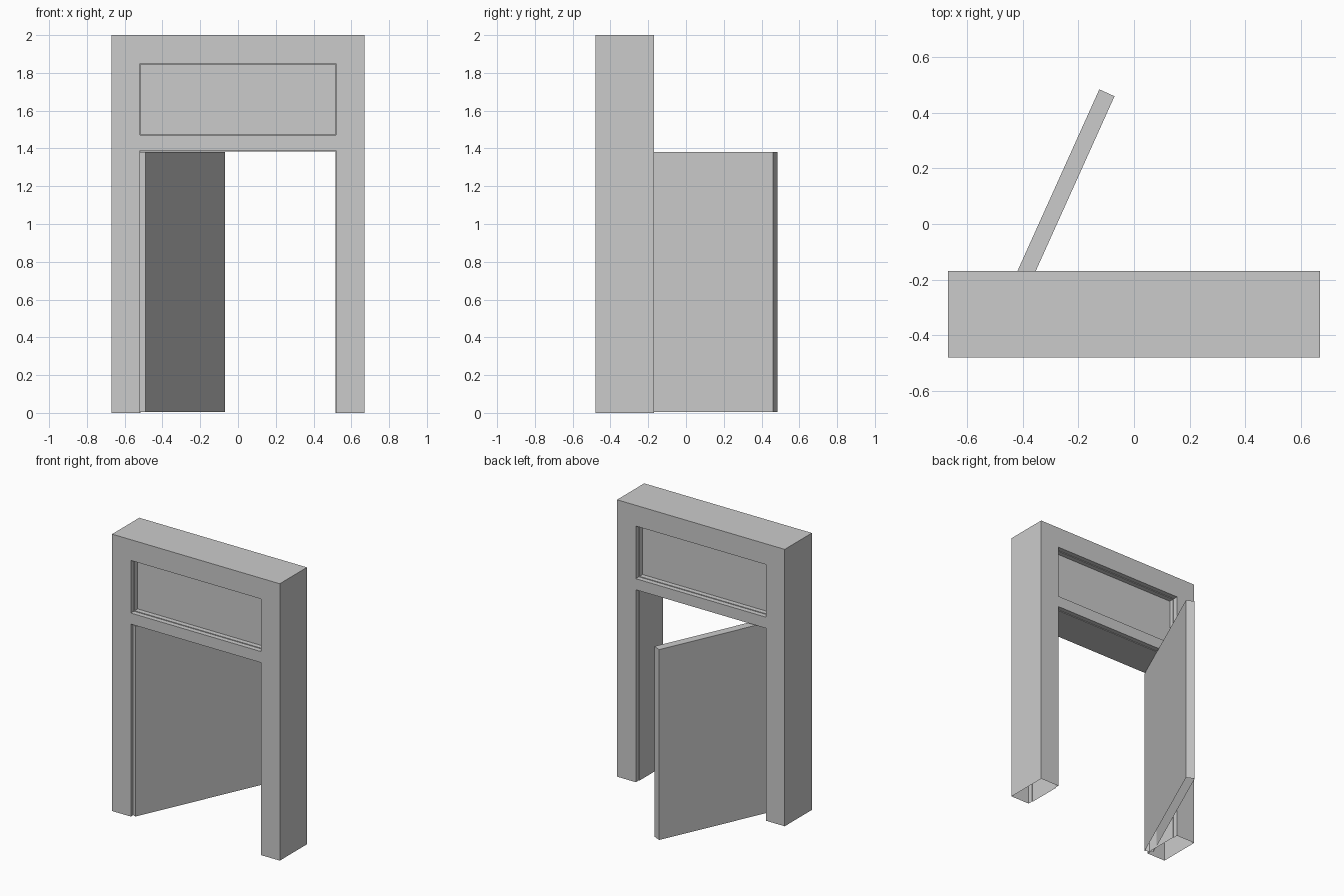
import bpy, bmesh
from math import atan2
from mathutils import Matrix

if "Cube" in bpy.data.objects:
    bpy.data.objects.remove(bpy.data.objects["Cube"])

FRONT, BACK = -0.48, -0.17      # frame depth
HALF_W, OPEN_W = 0.67, 0.52     # outer and opening half widths
DOOR_TOP, SILL, HEAD, TOP = 1.39, 1.47, 1.85, 2.0


def make_object(name, bm):
    bmesh.ops.remove_doubles(bm, verts=bm.verts, dist=0.0005)
    bmesh.ops.recalc_face_normals(bm, faces=bm.faces)
    mesh = bpy.data.meshes.new(name)
    bm.to_mesh(mesh)
    bm.free()
    obj = bpy.data.objects.new(name, mesh)
    bpy.context.collection.objects.link(obj)
    return obj


def quad(bm, *pts):
    bm.faces.new([bm.verts.new(p) for p in pts])


def box(size, centre):
    bm = bmesh.new()
    bmesh.ops.create_cube(bm, size=1)
    bmesh.ops.scale(bm, vec=size, verts=bm.verts)
    bmesh.ops.translate(bm, vec=centre, verts=bm.verts)
    return bm


def drop_faces(bm, test):
    faces = [f for f in bm.faces if test(f.normal)]
    bmesh.ops.delete(bm, geom=faces, context='FACES')


def reveal(bm, path):
    """Sweep the raised lining section around an opening; path maps inset -> (x, z) points."""
    section = [(0, FRONT), (0, -0.445), (0.005, -0.445),
               (0.005, -0.205), (0, -0.205), (0, BACK)]
    rows = [[(x, y, z) for x, z in path(d)] for d, y in section]
    for r, s in zip(rows, rows[1:]):
        for i in range(len(r) - 1):
            quad(bm, r[i], r[i + 1], s[i + 1], s[i])


# Door frame: front and back faces around the two openings
bm = bmesh.new()
xs = [-HALF_W, -OPEN_W, OPEN_W, HALF_W]
zs = [0, DOOR_TOP, SILL, HEAD, TOP]
for i in range(3):
    for j in range(4):
        if i == 1 and j in (0, 2):
            continue
        a, b, c, d = xs[i], xs[i + 1], zs[j], zs[j + 1]
        for y in (FRONT, BACK):
            quad(bm, (a, y, c), (b, y, c), (b, y, d), (a, y, d))

# Outer sides and top, legs stay open underneath
for s in (-HALF_W, HALF_W):
    for c, d in zip(zs, zs[1:]):
        quad(bm, (s, FRONT, c), (s, BACK, c), (s, BACK, d), (s, FRONT, d))
for a, b in zip(xs, xs[1:]):
    quad(bm, (a, FRONT, TOP), (b, FRONT, TOP), (b, BACK, TOP), (a, BACK, TOP))


# Linings of the doorway and the transom window
def doorway(d):
    w, t = OPEN_W - d, DOOR_TOP - d
    return [(-w, 0), (-w, t), (w, t), (w, 0)]


def transom(d):
    w, b, t = OPEN_W - d, SILL + d, HEAD - d
    return [(-w, b), (-w, t), (w, t), (w, b), (-w, b)]


reveal(bm, doorway)
reveal(bm, transom)
bmesh.ops.remove_doubles(bm, verts=bm.verts, dist=0.0005)
bmesh.ops.dissolve_limit(bm, angle_limit=0.01, verts=bm.verts, edges=bm.edges)
make_object("door_frame", bm)

# Transom panel: front and back faces, the edges sit in the lining
bm = box((1.03, 0.17, 0.37), (0, -0.325, 1.66))
drop_faces(bm, lambda n: abs(n.y) < 0.5)
make_object("transom_panel", bm)

# Open door, hinged in the left jamb, hollow underneath
bm = box((1.022, 0.06, 1.375), (0.511, 0.03, 0.6925))
drop_faces(bm, lambda n: n.z < -0.5)
bmesh.ops.transform(bm, verts=bm.verts,
                    matrix=Matrix.Translation((-0.49, -0.472, 0))
                    @ Matrix.Rotation(atan2(0.912, 0.411), 4, 'Z'))
make_object("door", bm)
